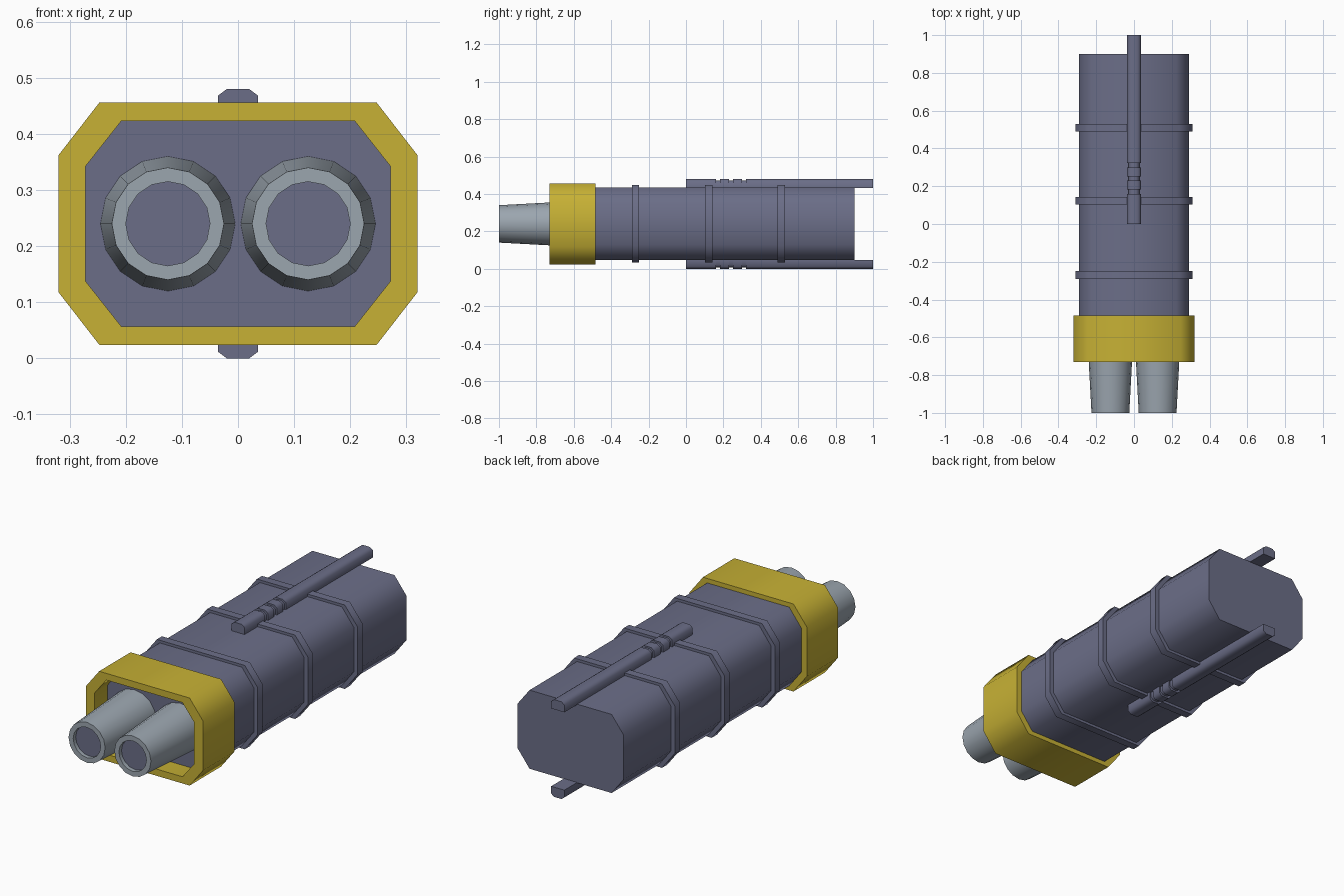
import bpy, bmesh, math

if "Cube" in bpy.data.objects:
    bpy.data.objects.remove(bpy.data.objects["Cube"])

ZC = 0.24  # height of the long axis


def material(name, rgb):
    m = bpy.data.materials.new(name)
    m.diffuse_color = (*rgb, 1)
    m.use_nodes = True
    m.node_tree.nodes["Principled BSDF"].inputs["Base Color"].default_value = m.diffuse_color
    return m


BODY = material("slate", (0.147, 0.155, 0.245))
YELLOW = material("yellow", (0.57, 0.44, 0.035))
STEEL = material("light_steel", (0.33, 0.38, 0.43))


def octagon(y, w, h, cx, cz):
    """Chamfered rectangle: half width, half height, chamfer in x and z."""
    pts = [(w, h - cz), (w - cx, h)]
    pts += [(-x, z) for x, z in reversed(pts)]
    pts += [(-x, -z) for x, z in pts]
    return [(x, y, ZC + z) for x, z in pts]


def circle(y, r, x, n=16):
    return [(x + r * math.cos(math.tau * i / n), y,
             ZC + r * math.sin(math.tau * i / n)) for i in range(n)]


def loft(name, rings, mats, closed=False):
    """Skin the rings; cap the ends, or join last to first when closed."""
    bm = bmesh.new()
    vs = [[bm.verts.new(p) for p in r] for r in rings]
    pairs = list(zip(vs, vs[1:]))
    if closed:
        pairs.append((vs[-1], vs[0]))
    for a, b in pairs:
        for i in range(len(a)):
            j = (i + 1) % len(a)
            bm.faces.new((a[i], a[j], b[j], b[i]))
    if not closed:
        bm.faces.new(vs[0])
        bm.faces.new(vs[-1]).material_index = len(mats) - 1
    bmesh.ops.recalc_face_normals(bm, faces=bm.faces)
    for f in bm.faces:
        f.smooth = True
    for e in bm.edges:
        e.smooth = e.calc_face_angle(0) < math.radians(60)
    me = bpy.data.meshes.new(name)
    bm.to_mesh(me)
    bm.free()
    for m in mats:
        me.materials.append(m)
    ob = bpy.data.objects.new(name, me)
    bpy.context.collection.objects.link(ob)
    return ob


# Main casing
casing = (0.29, 0.194, 0.066, 0.085)
loft("casing", [octagon(-0.63, *casing), octagon(0.9, *casing)], [BODY])

# Raised bands around the casing
band = (0.31, 0.207, 0.07, 0.09)
inner = (0.285, 0.19, 0.066, 0.085)
for k, y in enumerate((-0.27, 0.122, 0.51)):
    a, b = y - 0.02, y + 0.02
    loft(f"band_{k + 1}", [octagon(a, *band), octagon(b, *band),
                           octagon(b, *inner), octagon(a, *inner)],
         [BODY], closed=True)

# Yellow collar, hollow at the front
outer = (0.32, 0.216, 0.073, 0.094)
mouth = (0.272, 0.183, 0.064, 0.081)
loft("collar", [octagon(-0.73, *outer), octagon(-0.485, *outer),
                octagon(-0.485, *mouth), octagon(-0.73, *mouth)],
     [YELLOW], closed=True)

# Two tapered nozzles with shallow bores
for side, x in (("left", -0.125), ("right", 0.125)):
    loft(f"{side}_nozzle", [circle(-0.63, 0.12, x), circle(-1, 0.1, x),
                            circle(-1, 0.075, x), circle(-0.98, 0.075, x)],
         [STEEL, BODY])


# Rails above and below, with three grooves
def rail_ring(y, inset, s):
    w, t = 0.036 - inset, 0.24 - inset
    pts = [(-w, 0.192), (-w, t - 0.012), (-w + 0.016, t),
           (w - 0.016, t), (w, t - 0.012), (w, 0.192)]
    return [(x, y, ZC + s * z) for x, z in pts]


for side, s in (("top", 1), ("bottom", -1)):
    rings = [rail_ring(0, 0, s)]
    for y in (0.16, 0.23, 0.30):
        rings += [rail_ring(y, 0, s), rail_ring(y, 0.008, s),
                  rail_ring(y + 0.022, 0.008, s), rail_ring(y + 0.022, 0, s)]
    rings.append(rail_ring(1, 0, s))
    loft(f"{side}_rail", rings, [BODY])
